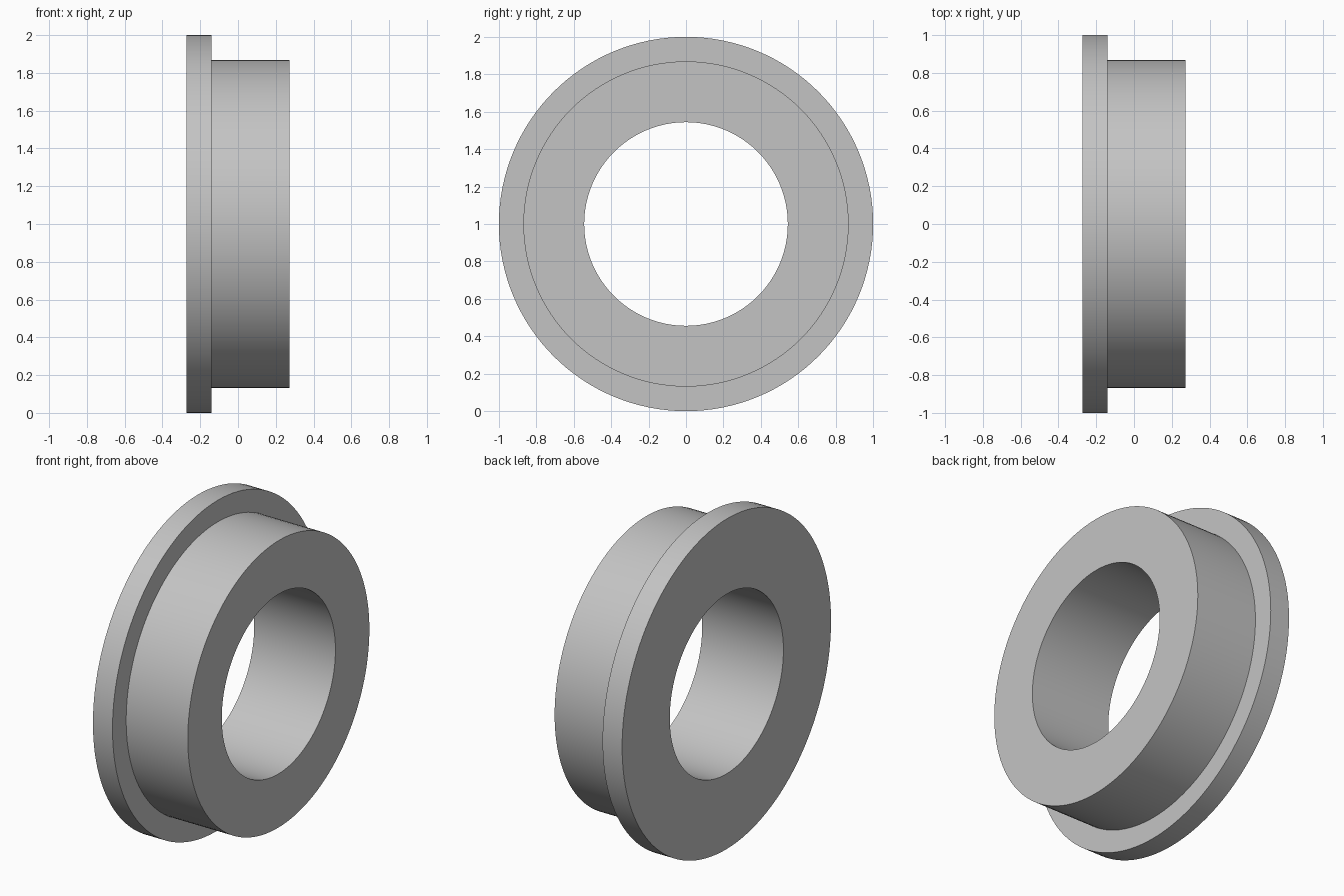
import bpy, bmesh
from math import cos, sin, tau, radians

cube = bpy.data.objects.get("Cube")
if cube:
    bpy.data.objects.remove(cube, do_unlink=True)

SEGMENTS = 128
BORE, BODY, FLANGE = 0.544, 0.869, 1.0
LEFT, STEP, RIGHT = -0.272, -0.141, 0.272

# Closed cross-section (x, radius) of the flanged bushing
profile = [(LEFT, BORE), (LEFT, FLANGE), (STEP, FLANGE),
           (STEP, BODY), (RIGHT, BODY), (RIGHT, BORE)]

# Revolve the section around the x axis
bm = bmesh.new()
rings = [[bm.verts.new((x, r * cos(tau * i / SEGMENTS), 1 + r * sin(tau * i / SEGMENTS)))
          for i in range(SEGMENTS)] for x, r in profile]
for k, ring in enumerate(rings):
    following = rings[(k + 1) % len(rings)]
    for i in range(SEGMENTS):
        j = (i + 1) % SEGMENTS
        bm.faces.new((ring[i], ring[j], following[j], following[i]))
bmesh.ops.recalc_face_normals(bm, faces=bm.faces)

mesh = bpy.data.meshes.new("flanged_bushing")
bm.to_mesh(mesh)
bm.free()
bushing = bpy.data.objects.new("flanged_bushing", mesh)
bpy.context.collection.objects.link(bushing)

# Plain grey finish
grey = bpy.data.materials.new("light_grey")
grey.use_nodes = True
colour = (0.55, 0.55, 0.55, 1)
grey.diffuse_color = colour
grey.node_tree.nodes["Principled BSDF"].inputs["Base Color"].default_value = colour
mesh.materials.append(grey)

# Smooth round walls, crisp rims
bpy.ops.object.select_all(action='DESELECT')
bushing.select_set(True)
bpy.context.view_layer.objects.active = bushing
bpy.ops.object.shade_smooth_by_angle(angle=radians(30))
